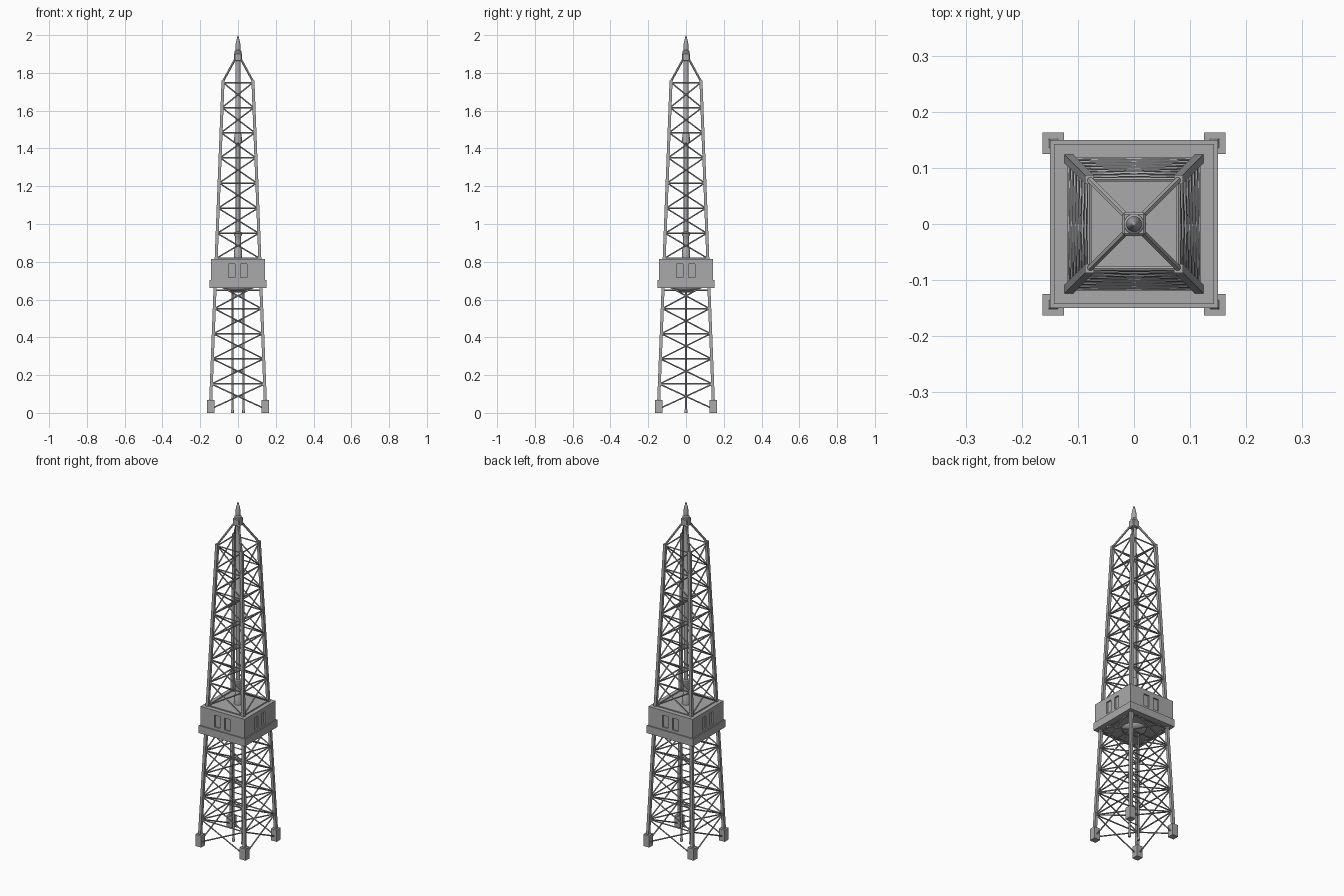
import bpy, bmesh
from math import pi
from mathutils import Vector, Matrix

if "Cube" in bpy.data.objects:
    bpy.data.objects.remove(bpy.data.objects["Cube"])

# Dark grey paint for every part
STEEL = bpy.data.materials.new("dark_steel")
STEEL.diffuse_color = (0.4, 0.4, 0.4, 1)
STEEL.use_nodes = True
STEEL.node_tree.nodes["Principled BSDF"].inputs["Base Color"].default_value = STEEL.diffuse_color


def finish(name, bm, smooth=False):
    bmesh.ops.recalc_face_normals(bm, faces=bm.faces)
    me = bpy.data.meshes.new(name)
    bm.to_mesh(me)
    bm.free()
    me.materials.append(STEEL)
    ob = bpy.data.objects.new(name, me)
    bpy.context.collection.objects.link(ob)
    if smooth:
        bpy.context.view_layer.objects.active = ob
        ob.select_set(True)
        bpy.ops.object.shade_smooth_by_angle(angle=0.7)
        ob.select_set(False)
    return ob


def box(bm, lo, hi, rot=Matrix()):
    lo, hi = Vector(lo), Vector(hi)
    bmesh.ops.create_cube(bm, size=1, matrix=rot @ Matrix.Translation((lo + hi) / 2)
                          @ Matrix.Diagonal((*(hi - lo), 1)))


def bar(bm, p, q, r, n=6):
    p, q = Vector(p), Vector(q)
    d = q - p
    m = Matrix.Translation((p + q) / 2) @ d.to_track_quat('Z', 'Y').to_matrix().to_4x4()
    bmesh.ops.create_cone(bm, cap_ends=True, segments=n, radius1=r, radius2=r,
                          depth=d.length, matrix=m)


def lathe(name, profile, x=0, y=0, n=16):
    bm = bmesh.new()
    vs = [bm.verts.new((x + r, y, z)) for r, z in profile]
    es = [bm.edges.new(e) for e in zip(vs, vs[1:])]
    bmesh.ops.spin(bm, geom=vs + es, cent=(x, y, 0), axis=(0, 0, 1),
                   angle=2 * pi, steps=n, use_merge=True)
    bmesh.ops.remove_doubles(bm, verts=bm.verts, dist=1e-5)
    return finish(name, bm, True)


TOP = 1.76
CORNERS = [(-1, -1), (1, -1), (1, 1), (-1, 1)]
SIDES = list(zip(CORNERS, CORNERS[1:] + CORNERS[:1]))


def leg_at(z):
    return 0.147 - 0.068 * z / TOP


# Tapered legs with square section, and foot blocks
for i, (sx, sy) in enumerate(CORNERS):
    bm = bmesh.new()
    rings = []
    for z in (0.03, TOP):
        c = leg_at(z)
        rings.append([bm.verts.new((sx * c + 0.008 * a, sy * c + 0.008 * b, z)) for a, b in CORNERS])
    bm.faces.new(rings[0])
    bm.faces.new(rings[1])
    for k in range(4):
        j = (k + 1) % 4
        bm.faces.new((rings[0][k], rings[0][j], rings[1][j], rings[1][k]))
    finish(f"leg_{i}", bm)
    bm = bmesh.new()
    cx, cy = sx * 0.144, sy * 0.144
    box(bm, (cx - 0.019, cy - 0.019, 0), (cx + 0.019, cy + 0.019, 0.068))
    finish(f"foot_block_{i}", bm)

# Horizontal girts and crossed braces on all four faces
girts, braces = bmesh.new(), bmesh.new()
levels = [0.02 + 0.133 * k for k in range(14)]
for z in levels[1:5] + [0.65] + levels[6:]:
    c = leg_at(z)
    for (ax, ay), (bx, by) in SIDES:
        bar(girts, (ax * c, ay * c, z), (bx * c, by * c, z), 0.004)
for k, (z, z2) in enumerate(zip(levels, levels[1:])):
    if k == 5:  # the cabin fills this bay
        continue
    c, d = leg_at(z), leg_at(z2)
    for (ax, ay), (bx, by) in SIDES:
        bar(braces, (ax * c, ay * c, z), (bx * d, by * d, z2), 0.0037)
        bar(braces, (bx * c, by * c, z), (ax * d, ay * d, z2), 0.0037)
finish("horizontal_girts", girts)
finish("cross_braces", braces)

# Cabin with rim and recessed windows
bm = bmesh.new()
box(bm, (-0.143, -0.143, 0.70), (0.143, 0.143, 0.815))
cabin = finish("cabin_walls", bm)
bm = bmesh.new()
box(bm, (-0.15, -0.15, 0.66), (0.15, 0.15, 0.704))
finish("cabin_rim", bm)
bm = bmesh.new()
for k in range(4):
    for x in (-0.034, 0.03):
        box(bm, (x - 0.017, -0.16, 0.718), (x + 0.017, -0.134, 0.788),
            Matrix.Rotation(k * pi / 2, 4, 'Z'))
cutter = finish("window_cutter", bm)
cutter.hide_render = True
mod = cabin.modifiers.new("windows", 'BOOLEAN')
mod.object, mod.solver = cutter, 'EXACT'
bpy.context.view_layer.objects.active = cabin
bpy.ops.object.modifier_apply(modifier=mod.name)
bpy.data.objects.remove(cutter)

# Funnel plate under the cabin
lathe("funnel_plate", [(0, 0.66), (0.065, 0.66), (0.06, 0.65), (0.035, 0.637), (0, 0.637)], n=24)

# Guide rails and rungs below the cabin
for side, s in (("left", -1), ("right", 1)):
    lathe(f"guide_rail_{side}", [(0, 0), (0.008, 0), (0.008, 0.015), (0.005, 0.02),
                                 (0.005, 0.645), (0, 0.645)], x=s * 0.03, n=10)
bm = bmesh.new()
for k in range(9):
    z = 0.09 + 0.066 * k
    bar(bm, (-0.03, 0, z), (0.03, 0, z), 0.003)
finish("rail_rungs", bm)

# Central mast with collars
lathe("central_mast", [(0, 0.81), (0.022, 0.81), (0.022, 0.86), (0.017, 0.87), (0.017, 0.935),
                       (0.02, 0.94), (0.02, 0.955), (0.012, 0.96), (0.012, 1.425), (0.02, 1.43),
                       (0.02, 1.46), (0.016, 1.485), (0.013, 1.49), (0.013, 1.87), (0, 1.87)])

# Roof struts, crown block and pointed spire
bm = bmesh.new()
for sx, sy in CORNERS:
    bar(bm, (sx * 0.079, sy * 0.079, TOP - 0.004), (sx * 0.015, sy * 0.015, 1.873), 0.006)
finish("roof_struts", bm)
bm = bmesh.new()
box(bm, (-0.021, -0.021, 1.862), (0.021, 0.021, 1.905))
bmesh.ops.bevel(bm, geom=list(bm.edges), offset=0.004, segments=1, affect='EDGES')
finish("crown_block", bm)
lathe("spire", [(0, 1.9), (0.018, 1.9), (0.018, 1.915), (0.012, 1.92), (0.014, 1.94),
                (0.011, 1.962), (0.004, 1.99), (0, 2.0)])
